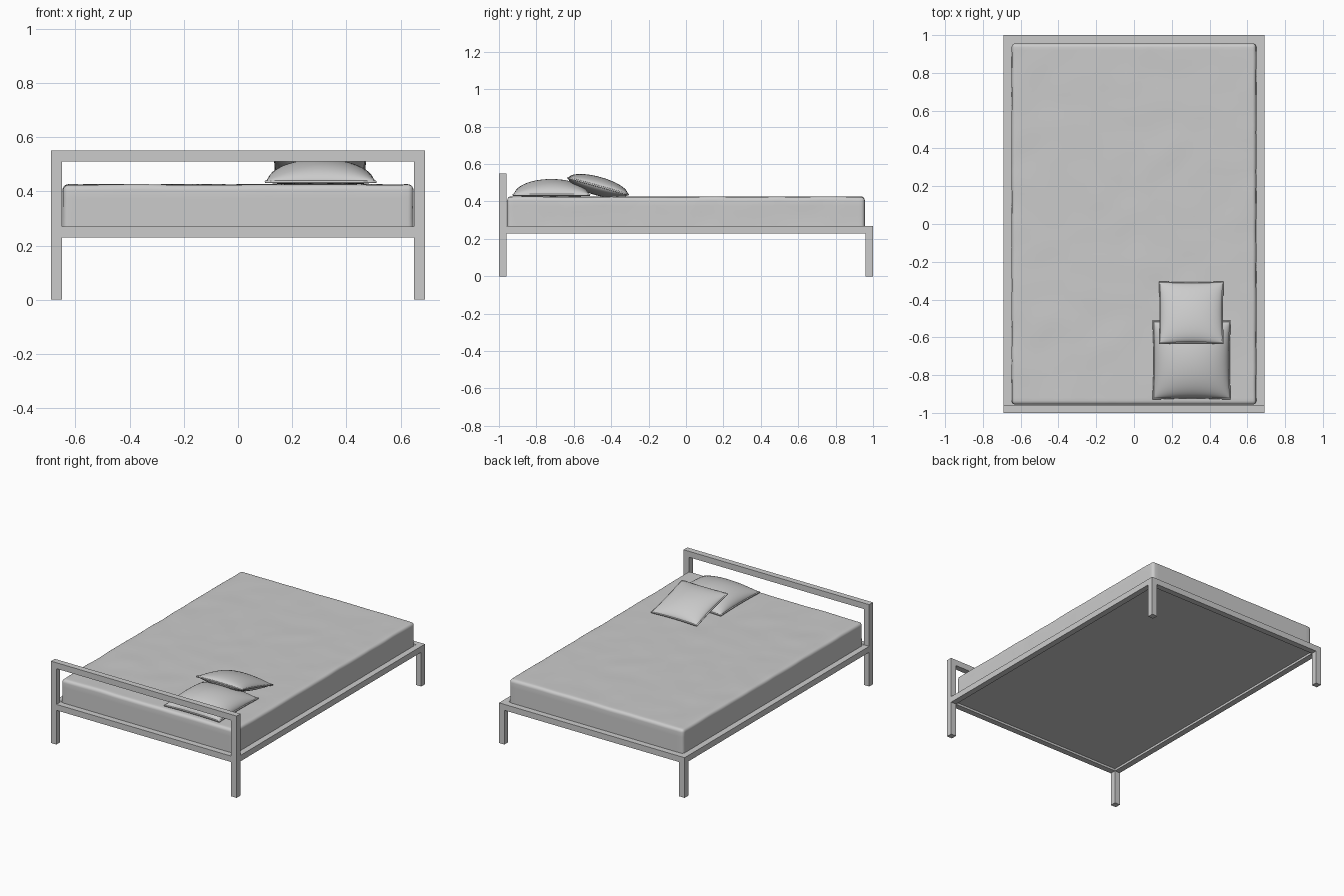
import bpy, bmesh, math
from mathutils import Vector, noise

if "Cube" in bpy.data.objects:
    bpy.data.objects.remove(bpy.data.objects["Cube"])

W, L, T = 0.69, 1.0, 0.04      # half width, half length, bar thickness


def finish(name, bm, smooth=None):
    bmesh.ops.recalc_face_normals(bm, faces=bm.faces)
    me = bpy.data.meshes.new(name)
    bm.to_mesh(me)
    bm.free()
    ob = bpy.data.objects.new(name, me)
    bpy.context.collection.objects.link(ob)
    if smooth:
        bpy.ops.object.select_all(action='DESELECT')
        ob.select_set(True)
        bpy.context.view_layer.objects.active = ob
        bpy.ops.object.shade_smooth_by_angle(angle=math.radians(smooth))
    return ob


def box_bm(lo, hi):
    bm = bmesh.new()
    bmesh.ops.create_cube(bm, size=1)
    for v in bm.verts:
        v.co = Vector([(a + b) / 2 + c * (b - a) for a, b, c in zip(lo, hi, v.co)])
    return bm


def box(name, lo, hi):
    return finish(name, box_bm(lo, hi))


# Frame: legs, side rails, end rails, headboard bar
for s, side in ((-1, "left"), (1, "right")):
    x0, x1 = sorted((s * W, s * (W - T)))
    box(f"head_leg_{side}", (x0, -L, 0), (x1, -L + T, 0.55))
    box(f"foot_leg_{side}", (x0, L - T, 0), (x1, L, 0.27))
    box(f"side_rail_{side}", (x0, -L + T, 0.23), (x1, L - T, 0.27))
for name, y, z in (("head_rail", -L, 0.23), ("foot_rail", L - T, 0.23), ("headboard_bar", -L, 0.51)):
    box(name, (-W + T, y, z), (W - T, y + T, z + T))

# Base panel under the mattress
box("base_panel", (-W + T, -L + T, 0.245), (W - T, L - T, 0.268))

# Mattress: rounded box, sliced and gently rumpled
bm = box_bm((-0.648, -0.956, 0.268), (0.648, 0.956, 0.425))
edges = [e for e in bm.edges if max(v.co.z for v in e.verts) > 0.4]
bmesh.ops.bevel(bm, geom=edges, offset=0.02, segments=4, profile=0.5, affect='EDGES')
cuts = [((i * 0.04, 0, 0), (1, 0, 0)) for i in range(-15, 16)]
cuts += [((0, i * 0.04, 0), (0, 1, 0)) for i in range(-23, 24)]
cuts += [((0, 0, z), (0, 0, 1)) for z in (0.3, 0.34, 0.375)]
for co, no in cuts:
    bmesh.ops.bisect_plane(bm, geom=bm.verts[:] + bm.edges[:] + bm.faces[:], plane_co=co, plane_no=no)
for v in bm.verts:
    if v.co.z > 0.28:
        d = noise.noise(v.co * 7) * 0.003
        v.co.z += d
        v.co.x -= math.copysign(abs(d), v.co.x)
finish("mattress", bm, 50)


def outline(w, d, u, v):
    # Square with slightly pulled-in sides
    return w * u * (1 - 0.03 * (1 - v * v)), d * v * (1 - 0.03 * (1 - u * u))


def pillow(name, centre, w, d, up, down, tilt=0, n=28):
    s = [math.sin(math.pi / 2 * (2 * i / n - 1)) for i in range(n + 1)]
    bm = bmesh.new()
    for h in (up, -down):
        g = [[bm.verts.new((*outline(w, d, u, v),
                            h * math.sqrt(max(0, (1 - u * u) * (1 - v * v)))))
              for v in s] for u in s]
        for i in range(n):
            for j in range(n):
                bm.faces.new((g[i][j], g[i + 1][j], g[i + 1][j + 1], g[i][j + 1]))
    bmesh.ops.remove_doubles(bm, verts=bm.verts, dist=1e-5)
    ob = finish(name, bm, 60)

    # Piping along the seam
    t = [-1 + i / 8 for i in range(16)]
    ring = [(a, -1) for a in t] + [(1, a) for a in t] + [(-a, 1) for a in t] + [(-1, -a) for a in t]
    cu = bpy.data.curves.new(name + "_piping", 'CURVE')
    cu.dimensions = '3D'
    cu.bevel_depth = 0.005
    cu.bevel_resolution = 2
    sp = cu.splines.new('POLY')
    sp.points.add(len(ring) - 1)
    for p, (u, v) in zip(sp.points, ring):
        p.co = (*outline(w, d, u, v), 0, 1)
    sp.use_cyclic_u = True
    pipe = bpy.data.objects.new(name + "_piping", cu)
    bpy.context.collection.objects.link(pipe)
    for o in (ob, pipe):
        o.location = centre
        o.rotation_euler.x = math.radians(tilt)
    bpy.ops.object.select_all(action='DESELECT')
    pipe.select_set(True)
    bpy.context.view_layer.objects.active = pipe
    bpy.ops.object.convert(target='MESH')


# Large pillow lying flat, small cushion leaning on it
pillow("large_pillow", (0.305, -0.72, 0.435), 0.203, 0.205, 0.085, 0.012)
pillow("small_cushion", (0.303, -0.47, 0.482), 0.168, 0.168, 0.05, 0.05, -15.5)
